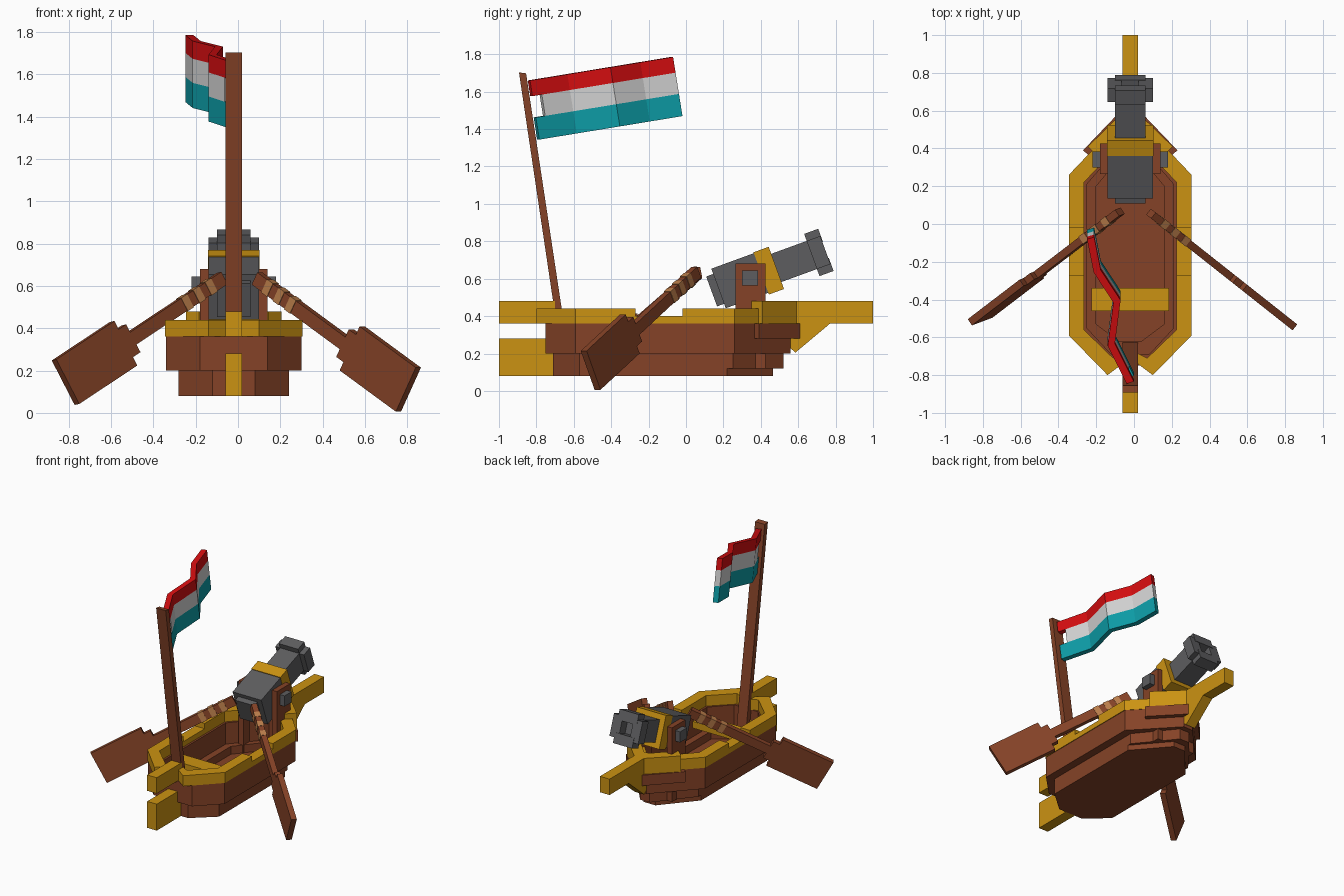
import bpy, bmesh, math
from mathutils import Vector, Matrix

if "Cube" in bpy.data.objects:
    bpy.data.objects.remove(bpy.data.objects["Cube"])

CX = -0.02  # centre line of the boat


def mat(name, r, g, b):
    m = bpy.data.materials.new(name)
    m.diffuse_color = (r, g, b, 1)
    m.use_nodes = True
    m.node_tree.nodes["Principled BSDF"].inputs["Base Color"].default_value = m.diffuse_color
    return m


BROWN = mat("brown_wood", 0.235, 0.055, 0.02)
GOLD = mat("golden_wood", 0.60, 0.29, 0.006)
IRON = mat("iron_grey", 0.11, 0.11, 0.115)
TAN = mat("tan_wrap", 0.50, 0.21, 0.07)
RED = mat("flag_red", 0.65, 0.004, 0.005)
WHITE = mat("flag_white", 0.64, 0.64, 0.64)
TEAL = mat("flag_teal", 0.004, 0.33, 0.38)


def finish(bm, name, m):
    bmesh.ops.recalc_face_normals(bm, faces=bm.faces)
    me = bpy.data.meshes.new(name)
    bm.to_mesh(me)
    bm.free()
    me.materials.append(m)
    ob = bpy.data.objects.new(name, me)
    bpy.context.collection.objects.link(ob)
    return ob


def box(name, lo, hi, m, frame=Matrix()):
    """Box between two corners, placed in a local frame."""
    lo, hi = Vector(lo), Vector(hi)
    bm = bmesh.new()
    bmesh.ops.create_cube(bm, size=1)
    for v in bm.verts:
        v.co = frame @ Vector(((lo[i] + hi[i]) / 2 + v.co[i] * (hi[i] - lo[i]) for i in range(3)))
    return finish(bm, name, m)


def prism(name, pts, vec, m):
    """Flat polygon pushed along a vector."""
    bm = bmesh.new()
    f = bm.faces.new([bm.verts.new(p) for p in pts])
    r = bmesh.ops.extrude_face_region(bm, geom=[f])
    bmesh.ops.translate(bm, vec=vec, verts=[g for g in r["geom"] if isinstance(g, bmesh.types.BMVert)])
    return finish(bm, name, m)


def wall(name, outer, inner, vec, m, closed=False):
    """Band between two matching paths, pushed along a vector."""
    bm = bmesh.new()
    vec = Vector(vec)
    cols = []
    for o, i in zip(outer, inner):
        o, i = Vector(o), Vector(i)
        cols.append([bm.verts.new(p) for p in (o, i, i + vec, o + vec)])
    n = len(cols)
    for k in range(n if closed else n - 1):
        a, b = cols[k], cols[(k + 1) % n]
        for j in range(4):
            bm.faces.new((a[j], a[(j + 1) % 4], b[(j + 1) % 4], b[j]))
    if not closed:
        bm.faces.new(cols[0])
        bm.faces.new(cols[-1])
    return finish(bm, name, m)


def sym(half, z):
    """Half outline mirrored across the centre line."""
    return [(CX + x, y, z) for x, y in half] + [(CX - x, y, z) for x, y in reversed(half)]


# Lower hull: floor layers and low wall
box_floor = [(0.10, -0.71), (0.26, -0.57), (0.26, 0.22), (0.05, 0.465)]
prism("hull_floor", sym(box_floor, 0.08), (0, 0, 0.06), BROWN)
wall("lower_hull", sym([(0.10, -0.71), (0.26, -0.57), (0.26, 0.25), (0.04, 0.52)], 0.12),
     sym([(0.06, -0.62), (0.18, -0.53), (0.18, 0.20), (0.03, 0.38)], 0.12), (0, 0, 0.08), BROWN, True)

# Upper hull wall and its gold rim
wall("upper_hull", sym([(0.16, -0.75), (0.32, -0.59), (0.32, 0.26), (0.04, 0.56)], 0.20),
     sym([(0.10, -0.69), (0.23, -0.55), (0.23, 0.21), (0.03, 0.44)], 0.20), (0, 0, 0.16), BROWN, True)
wall("bow_planks", sym([(0.25, 0.39), (0.03, 0.62)], 0.28),
     sym([(0.18, 0.33), (0.02, 0.50)], 0.28), (0, 0, 0.08), BROWN)
wall("stern_rim", sym([(0.325, -0.27), (0.325, -0.59), (0.12, -0.80), (0.04, -0.74)], 0.36),
     sym([(0.245, -0.27), (0.245, -0.56), (0.09, -0.71), (0.03, -0.68)], 0.36), (0, 0, 0.08), GOLD)
wall("front_rim", sym([(0.325, -0.02), (0.325, 0.26), (0.03, 0.57)], 0.36),
     sym([(0.245, -0.02), (0.245, 0.22), (0.02, 0.46)], 0.36), (0, 0, 0.08), GOLD)
wall("bow_cap", sym([(0.225, 0.41), (0.04, 0.59)], 0.36),
     sym([(0.165, 0.35), (0.02, 0.50)], 0.36), (0, 0, 0.12), GOLD)
for s in (-1, 1):  # lowered rim at the oars
    xs = sorted((CX + s * 0.245, CX + s * 0.325))
    box("oar_notch_rim", (xs[0], -0.27, 0.36), (xs[1], -0.02, 0.40), GOLD)

# Posts at stern and bow, and the bench
box("stern_upper_post", (-0.06, -1.0, 0.36), (0.02, -0.70, 0.48), GOLD)
box("stern_lower_post", (-0.06, -1.0, 0.08), (0.02, -0.69, 0.28), GOLD)
box("bow_post", (-0.06, 0.50, 0.36), (0.02, 1.0, 0.48), GOLD)
prism("bow_brace", [(-0.06, 0.77, 0.36), (-0.06, 0.585, 0.205), (-0.06, 0.50, 0.28), (-0.06, 0.60, 0.36)],
      (0.08, 0, 0), GOLD)
box("bench", (-0.225, -0.46, 0.29), (0.185, -0.34, 0.34), GOLD)

# Leaning flagpole
prism("flagpole", [(-0.06, -0.66, 0.14), (-0.06, -0.62, 0.145), (-0.06, -0.855, 1.698), (-0.06, -0.893, 1.703)],
      (0.08, 0, 0), BROWN)

# Folded flag: three stripes following the same zigzag path
path = [(-0.02, -0.84), (-0.12, -0.64), (-0.09, -0.41), (-0.195, -0.25), (-0.23, -0.075)]
down = Vector((0, 0.157, -0.988))
for name, m, top, bot, skip in (("flag_top_stripe", RED, 0, 0.085, 0), ("flag_middle_stripe", WHITE, 0.085, 0.20, 0.25),
                                ("flag_bottom_stripe", TEAL, 0.20, 0.32, 0)):
    pts = [Vector((x, y, 1.66 + 0.164 * (y + 0.84))) + down * top for x, y in path]
    pts[0] = pts[0].lerp(pts[1], skip)
    off = Vector((0.019, 0.006, 0))
    wall(name, [p + off for p in pts], [p - off for p in pts], down * (bot - top), m)

# Cannon stand
for x0 in (-0.18, 0.10):
    box("cannon_stand", (x0, 0.265, 0.12), (x0 + 0.04, 0.425, 0.68), BROWN)
box("trunnion", (-0.22, 0.30, 0.565), (0.18, 0.385, 0.645), IRON)

# Tilted cannon, built along local y
gun = Matrix.Translation((CX, 0.4425, 0.643)) @ Matrix.Rotation(math.radians(20), 4, 'X')
box("cannon_breech", (-0.08, -0.325, -0.085), (0.08, -0.27, 0.085), IRON, gun)
box("cannon_body", (-0.12, -0.285, -0.11), (0.12, -0.04, 0.115), IRON, gun)
box("cannon_band", (-0.122, -0.043, -0.12), (0.122, 0.043, 0.12), GOLD, gun)
box("cannon_barrel", (-0.08, 0.04, -0.08), (0.08, 0.25, 0.08), IRON, gun)
# Cross-shaped muzzle made of four bars around an open bore
for s in (-1, 1):
    a, b = sorted((s * 0.045, s * 0.12))
    box("muzzle_side", (a, 0.245, -0.08), (b, 0.322, 0.08), IRON, gun)
    box("muzzle_cap", (-0.08, 0.245, a), (0.08, 0.325, b), IRON, gun)


# Oars: local x runs from grip to blade, local z is the blade width
def oar(start, end, roll):
    start, end = Vector(start), Vector(end)
    d = (end - start).normalized()
    side = Vector((0, 0, 1)).cross(d).normalized()
    fr = Matrix((d, side, d.cross(side))).transposed().to_4x4()
    fr = Matrix.Translation(start) @ fr @ Matrix.Rotation(math.radians(roll), 4, 'X')
    n = (end - start).length
    box("oar_shaft", (0, -0.02, -0.033), (n - 0.40, 0.02, 0.033), BROWN, fr)
    for t in (0.07, 0.15, 0.23):
        box("oar_wrap", (t, -0.023, -0.036), (t + 0.04, 0.023, 0.036), TAN, fr)
    box("oar_shoulder", (n - 0.44, -0.02, -0.075), (n - 0.36, 0.02, 0.075), BROWN, fr)
    box("oar_blade", (n - 0.39, -0.02, -0.12), (n, 0.02, 0.12), BROWN, fr)


oar((0.09, 0.055, 0.635), (0.805, -0.51, 0.11), 0)
oar((-0.075, 0.065, 0.635), (-0.815, -0.50, 0.145), 8)
